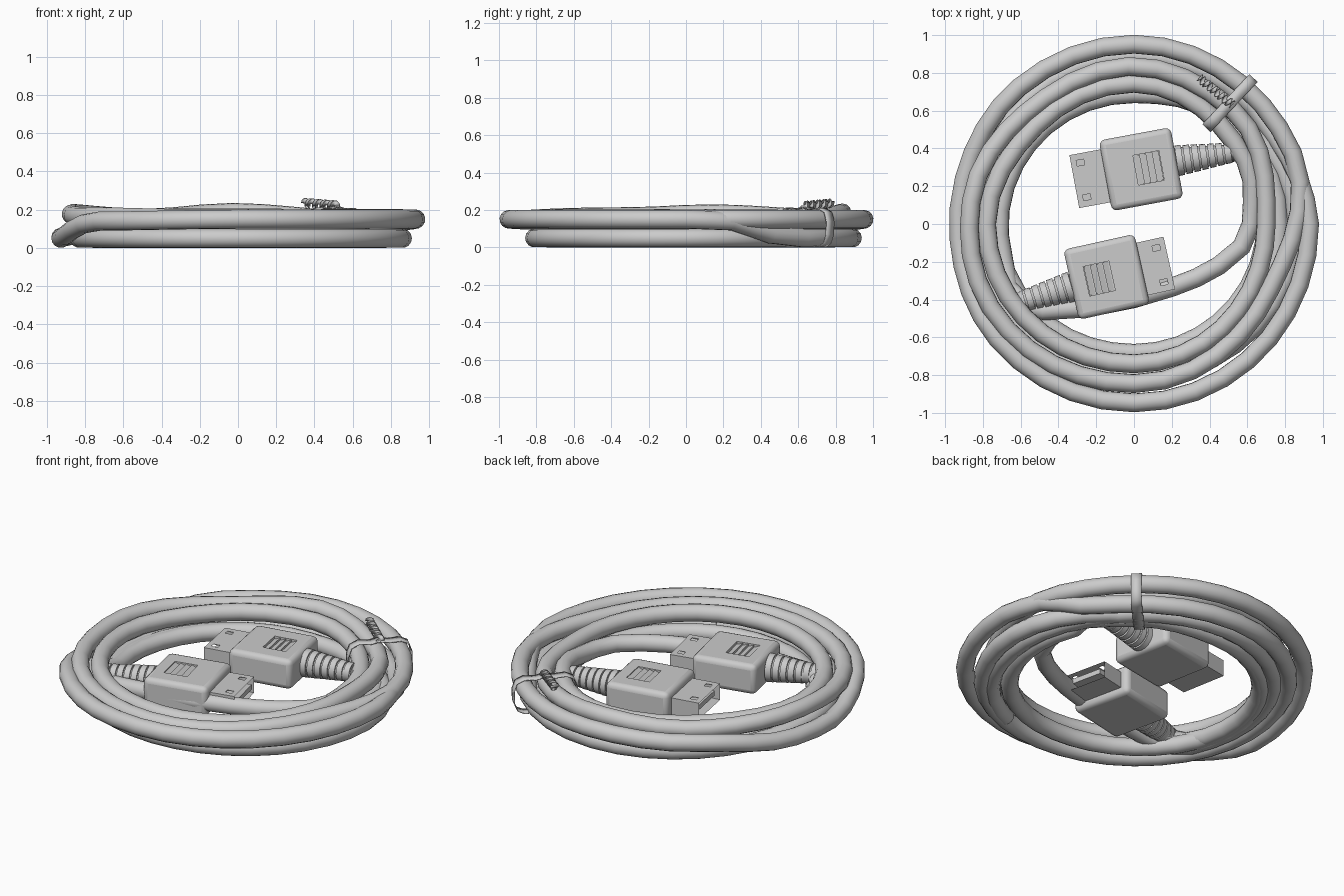
import bpy, bmesh, math
from mathutils import Vector, Matrix

if "Cube" in bpy.data.objects:
    bpy.data.objects.remove(bpy.data.objects["Cube"])


def finish(name, bm, M=Matrix(), smooth=True, bevel=0, segs=3):
    me = bpy.data.meshes.new(name)
    bmesh.ops.recalc_face_normals(bm, faces=bm.faces)
    bm.to_mesh(me)
    bm.free()
    ob = bpy.data.objects.new(name, me)
    bpy.context.collection.objects.link(ob)
    ob.matrix_world = M
    if bevel:
        b = ob.modifiers.new("bevel", 'BEVEL')
        b.width, b.segments, b.limit_method = bevel, segs, 'ANGLE'
    if smooth:
        bpy.ops.object.select_all(action='DESELECT')
        ob.select_set(True)
        bpy.context.view_layer.objects.active = ob
        bpy.ops.object.shade_smooth_by_angle(angle=math.radians(40))
    return ob


def add_box(bm, c, s):
    return bmesh.ops.create_cube(bm, size=1, matrix=Matrix.Translation(c) @ Matrix.Diagonal((*s, 1)))


def box(name, c, s, M, bevel=0, segs=3):
    bm = bmesh.new()
    add_box(bm, c, s)
    return finish(name, bm, M, bool(bevel), bevel, segs)


def polar(keys, step=10):
    # eased interpolation between (angle, radius, height) keys
    pts = []
    for (a0, r0, z0), (a1, r1, z1) in zip(keys, keys[1:]):
        n = max(1, round(abs(a1 - a0) / step))
        for i in range(n):
            t = i / n
            e = t * t * (3 - 2 * t)
            a, r = math.radians(a0 + (a1 - a0) * t), r0 + (r1 - r0) * e
            pts.append((r * math.cos(a), r * math.sin(a), z0 + (z1 - z0) * e))
    return pts


def cable(name, pts, radius=0.05):
    cu = bpy.data.curves.new(name, 'CURVE')
    cu.dimensions = '3D'
    cu.bevel_depth, cu.bevel_resolution, cu.use_fill_caps = radius, 5, True
    sp = cu.splines.new('POLY')
    sp.points.add(len(pts) - 1)
    for p, co in zip(sp.points, pts):
        p.co = (*co, 1)
    ob = bpy.data.objects.new(name, cu)
    bpy.context.collection.objects.link(ob)
    bpy.ops.object.select_all(action='DESELECT')
    ob.select_set(True)
    bpy.context.view_layer.objects.active = ob
    bpy.ops.object.convert(target='MESH')


# Main cable: lower layer, outer turn, upper layer, then a chord across the middle
L, U = 0.05, 0.15
coil = [(22, .70, L), (-90, .685, L), (-180, .73, L), (-270, .69, L),
        (-360, .86, L), (-450, .81, L), (-540, .83, L), (-630, .89, L), (-675, .885, L),
        (-689, .88, .07), (-704, .905, .14), (-720, .93, U), (-810, .947, U), (-860, .945, .14),
        (-895, .93, L), (-915, .93, .06),
        (-950, .945, .13), (-990, .952, U), (-1056, .92, U), (-1105, .80, .155),
        (-1170, .845, U), (-1240, .88, .165), (-1268, .87, .18), (-1315, .815, .155),
        (-1348, .835, .185), (-1390, .80, U),
        (-1440, .70, U), (-1530, .74, U), (-1620, .78, U), (-1665, .735, U), (-1710, .745, U),
        (-1770, .68, .13), (-1800, .62, .1), (-1810, .60, .1)]
chord = [(.57, -.12, .1), (.45, -.22, .1), (.33, -.285, .1), (.2, -.335, .1), (0, -.395, .1),
         (-.25, -.445, .1), (-.48, -.46, .09), (-.61, -.43, .07), (-.69, -.33, .055)]
tail = [(195, .755, L), (90, .79, L), (0, .77, L), (-60, .80, L), (-75, .80, L)]
cable("coiled_cable", [(.46, .365, .11), (.58, .39, .1), (.65, .36, .07)]
      + polar(coil) + chord + polar(tail))
cable("second_cable_end", [(-.5, -.375, .11), (-.6, -.40, .1), (-.66, -.34, .075)]
      + polar([(195, .715, L), (90, .69, L), (50, .73, L), (20, .77, L), (0, .77, L)]))


def connector(tag, centre, angle, boot_turn, plug_end):
    # local axes: plug towards -x, cable boot towards +x
    M = Matrix.Translation(centre) @ Matrix.Rotation(math.radians(angle), 4, 'Z')
    body = box(tag + "_body", (0, 0, 0), (.385, .38, .18), M, .03)
    # recessed grip panel with sloped ridges
    cut = box(tag + "_panel_cutter", (.04, 0, .09), (.139, .159, .032), M)
    cut.hide_render = True
    cut.hide_viewport = True
    mod = body.modifiers.new("panel", 'BOOLEAN')
    mod.object, mod.operation, mod.solver = cut, 'DIFFERENCE', 'EXACT'
    bm = bmesh.new()
    for i in range(4):
        x = -.0275 + i * .03375
        tri = [[bm.verts.new((x + dx, y, z)) for dx, z in ((0, .072), (.0337, .072), (.0337, .087))]
               for y in (-.0775, .0775)]
        bm.faces.new(tri[0])
        bm.faces.new(tri[1])
        for k in range(3):
            j = (k + 1) % 3
            bm.faces.new((tri[0][k], tri[0][j], tri[1][j], tri[1][k]))
    finish(tag + "_grip_ridges", bm, M, False)
    # hollow metal plug shell with latch windows
    bm = bmesh.new()
    add_box(bm, (-(plug_end + .17) / 2, 0, 0), (plug_end - .17, .285, .1))
    end = min(bm.faces, key=lambda f: f.calc_center_median().x)
    bmesh.ops.inset_region(bm, faces=[end], thickness=.013)
    bmesh.ops.translate(bm, verts=end.verts, vec=(.13, 0, 0))
    shell = finish(tag + "_plug_shell", bm, M, False)
    bm = bmesh.new()
    for y in (-.093, .093):
        add_box(bm, (.05 - plug_end, y, .05), (.04, .03, .06))
    wcut = finish(tag + "_window_cutter", bm, M, False)
    wcut.hide_render = True
    wcut.hide_viewport = True
    mod = shell.modifiers.new("windows", 'BOOLEAN')
    mod.object, mod.operation, mod.solver = wcut, 'DIFFERENCE', 'EXACT'
    box(tag + "_plug_tongue", (-.265, 0, 0), (.15, .22, .03), M)
    # ribbed strain relief, lathed around local x
    prof = [(0, 0), (0, .06)]
    n = 7
    for i in range(n):
        r = .082 - .026 * i / (n - 1)
        x = .012 + i * .043
        prof += [(x, r - .012), (x, r), (x + .034, r - .002), (x + .034, r - .012)]
    prof += [(.31, .05), (.31, 0)]
    bm = bmesh.new()
    vs = [bm.verts.new((x, 0, r)) for x, r in prof]
    es = [bm.edges.new(p) for p in zip(vs, vs[1:])]
    bmesh.ops.spin(bm, geom=vs + es, cent=(0, 0, 0), axis=(1, 0, 0),
                   angle=math.tau, steps=20)
    bmesh.ops.remove_doubles(bm, verts=bm.verts, dist=1e-4)
    finish(tag + "_strain_relief", bm, M @ Matrix.Translation((.18, .01, 0))
           @ Matrix.Rotation(math.radians(boot_turn), 4, 'Z'))


connector("connector_a", (.038, .29, .115), 10.5, -2, .36)
connector("connector_b", (-.145, -.28, .115), 192.5, 4, .34)

# Tie strap: flat band looped round the bundle
ang = math.radians(46.8)
T = Matrix.Translation((.508, .64, 0)) @ Matrix.Rotation(ang, 4, 'Z')
loop = [(-.13, .001), (-.165, .02), (-.182, .07), (-.182, .14), (-.165, .19), (-.12, .212),
        (-.05, .207), (0, .218), (.05, .207), (.12, .21), (.165, .19), (.182, .14),
        (.18, .07), (.16, .02), (.12, .001)]
bm = bmesh.new()
rows = [[bm.verts.new((u, y, z)) for u, z in loop] for y in (-.03, .03)]
for i in range(len(loop)):
    j = (i + 1) % len(loop)
    bm.faces.new((rows[0][i], rows[0][j], rows[1][j], rows[1][i]))
band = finish("tie_band", bm, T)
band.modifiers.new("thickness", 'SOLIDIFY').thickness = .006

# Twisted tail of the tie
a, b = Vector((.52, .63, .222)), Vector((.345, .775, .236))
d = (b - a).normalized()
side = d.cross(Vector((0, 0, 1))).normalized()
up = side.cross(d)
bm = bmesh.new()
prev = None
N = 96
for i in range(N + 1):
    t = i / N
    w = side * math.cos(t * math.pi * 9) + up * math.sin(t * math.pi * 9)
    c = a.lerp(b, t)
    cur = [bm.verts.new(c + w * .023), bm.verts.new(c - w * .023)]
    if prev:
        bm.faces.new((prev[0], prev[1], cur[1], cur[0]))
    prev = cur
twist = finish("tie_twisted_tail", bm)
twist.modifiers.new("thickness", 'SOLIDIFY').thickness = .012
